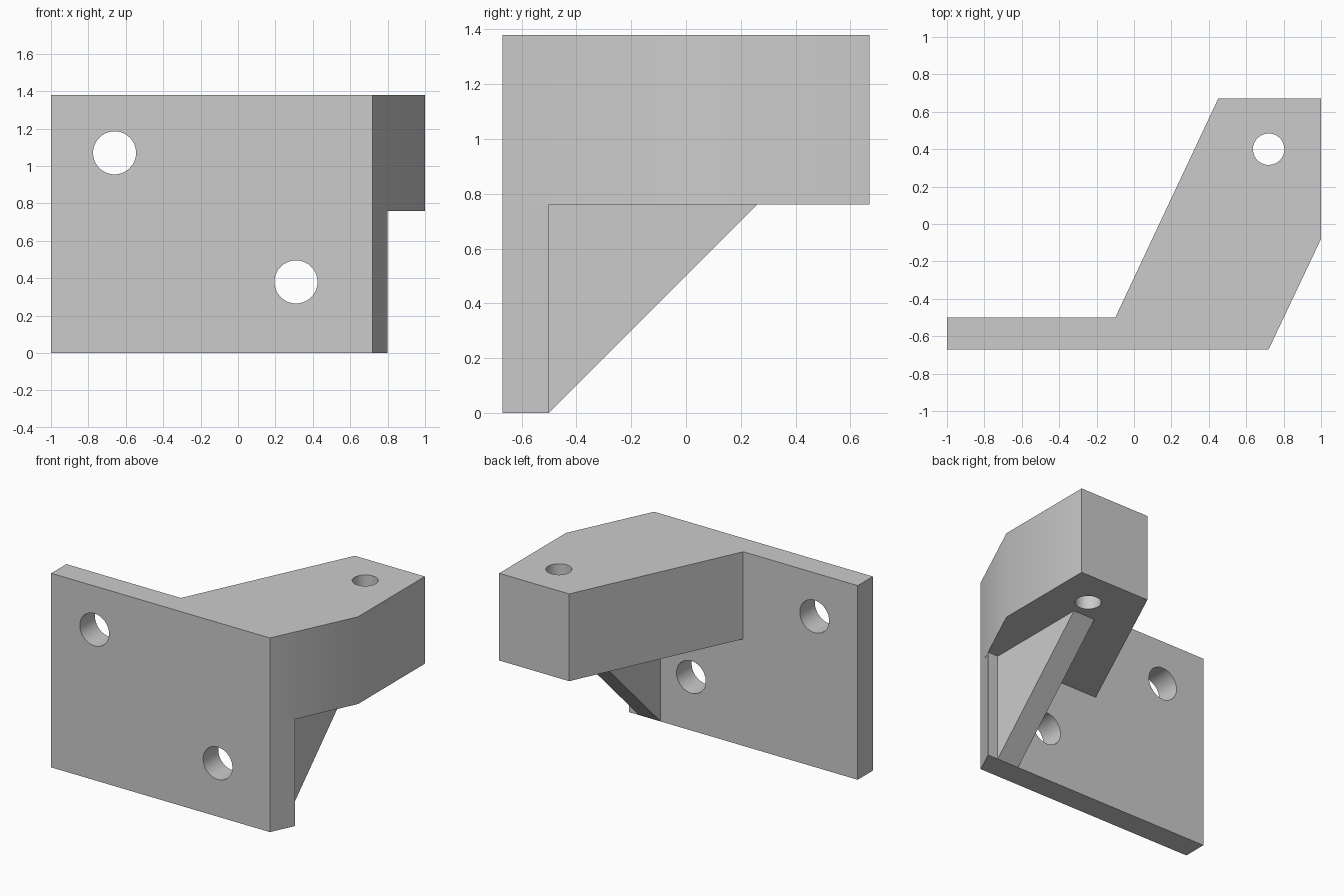
import bpy
import bmesh
from math import radians
from mathutils import Matrix, Vector

cube = bpy.data.objects.get("Cube")
if cube:
    bpy.data.objects.remove(cube, do_unlink=True)

grey = bpy.data.materials.new("plain_grey")
grey.use_nodes = True
colour = (0.6, 0.6, 0.6, 1)
grey.diffuse_color = colour
grey.node_tree.nodes["Principled BSDF"].inputs["Base Color"].default_value = colour


def prism(name, points, offset):
    """Extrude a closed outline along an offset vector."""
    bm = bmesh.new()
    face = bm.faces.new([bm.verts.new(p) for p in points])
    result = bmesh.ops.extrude_face_region(bm, geom=[face])
    verts = [v for v in result["geom"] if isinstance(v, bmesh.types.BMVert)]
    bmesh.ops.translate(bm, verts=verts, vec=Vector(offset))
    bmesh.ops.recalc_face_normals(bm, faces=bm.faces)
    return add_object(name, bm)


def drill(name, centre, radius, rotation):
    """Cylinder used to cut a through hole."""
    bm = bmesh.new()
    bmesh.ops.create_cone(bm, cap_ends=True, segments=64, radius1=radius,
                          radius2=radius, depth=1,
                          matrix=Matrix.Translation(centre) @ rotation)
    return add_object(name, bm)


def add_object(name, bm):
    mesh = bpy.data.meshes.new(name)
    bm.to_mesh(mesh)
    bm.free()
    mesh.materials.append(grey)
    obj = bpy.data.objects.new(name, mesh)
    bpy.context.collection.objects.link(obj)
    return obj


def combine(target, other, operation):
    mod = target.modifiers.new(other.name, "BOOLEAN")
    mod.operation = operation
    mod.solver = "EXACT"
    mod.object = other
    bpy.context.view_layer.objects.active = target
    bpy.ops.object.modifier_apply(modifier=mod.name)
    bpy.data.objects.remove(other, do_unlink=True)


HEIGHT, SHELF = 1.38, 0.76
FRONT, BACK = -0.67, -0.5

# Upright mounting plate with a slanted end
plate_outline = [(-1, FRONT), (0.72, FRONT), (0.80, BACK), (-1, BACK)]
bracket = prism("bracket", [(x, y, 0) for x, y in plate_outline], (0, 0, HEIGHT))

# Thick angled arm
arm_outline = [(-0.1, FRONT), (0.72, FRONT), (1, -0.08), (1, 0.67),
               (0.45, 0.67), (-0.1, BACK)]
arm = prism("arm", [(x, y, SHELF) for x, y in arm_outline], (0, 0, HEIGHT - SHELF))
combine(bracket, arm, "UNION")

# Triangular rib under the arm, sunk slightly into both parts
rib_outline = [(BACK, 0), (0.3, 0.8), (-0.55, 0.8), (-0.55, 0)]
rib = prism("rib", [(0.55, y, z) for y, z in rib_outline], (0.17, 0, 0))
combine(bracket, rib, "UNION")

# Two plate holes and one arm hole
across = Matrix.Rotation(radians(90), 4, "X")
for i, (x, z) in enumerate([(-0.66, 1.07), (0.31, 0.38)]):
    combine(bracket, drill(f"plate_hole_{i}", (x, -0.6, z), 0.115, across), "DIFFERENCE")
combine(bracket, drill("arm_hole", (0.72, 0.4, 1.07), 0.084, Matrix()), "DIFFERENCE")

# Sharp outer edges, smooth hole walls
bpy.ops.object.select_all(action="DESELECT")
bracket.select_set(True)
bpy.context.view_layer.objects.active = bracket
bpy.ops.object.shade_smooth_by_angle(angle=radians(30))
